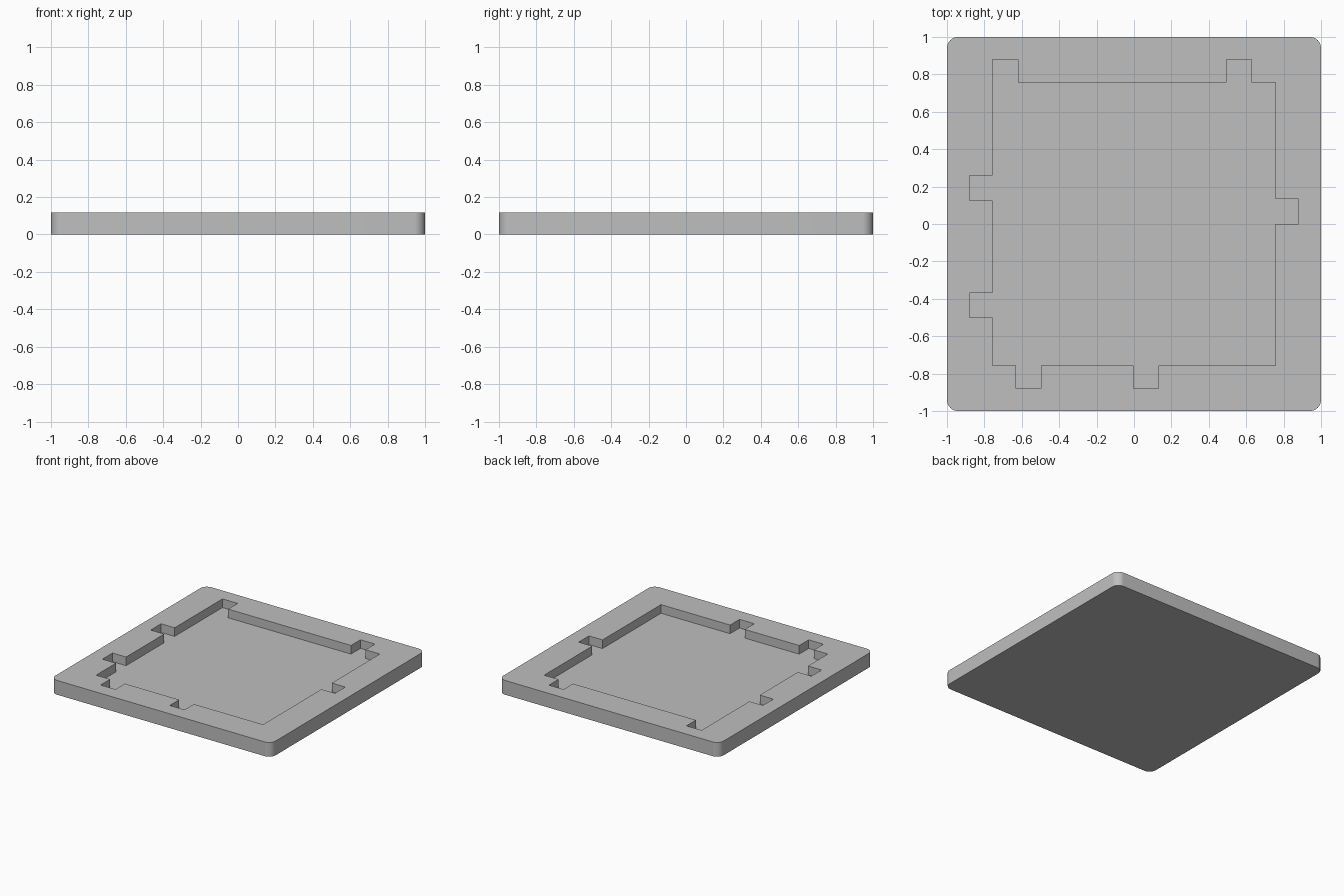
import bpy, bmesh, math

cube = bpy.data.objects.get("Cube")
if cube:
    bpy.data.objects.remove(cube, do_unlink=True)

HEIGHT = 0.117
FLOOR = 0.046
CORNER = 0.06
WALL = 0.757     # half width of the pocket
REACH = 0.88     # how far the notches reach from the centre

grey = bpy.data.materials.new("plain grey")
grey.use_nodes = True
colour = (0.52, 0.52, 0.52, 1)
grey.diffuse_color = colour
grey.node_tree.nodes["Principled BSDF"].inputs["Base Color"].default_value = colour


def prism(name, outline, bottom, top):
    """Extrude a flat outline between two heights."""
    bm = bmesh.new()
    face = bm.faces.new([bm.verts.new((x, y, bottom)) for x, y in outline])
    new = bmesh.ops.extrude_face_region(bm, geom=[face])["geom"]
    for v in new:
        if isinstance(v, bmesh.types.BMVert):
            v.co.z = top
    bmesh.ops.recalc_face_normals(bm, faces=bm.faces[:])
    mesh = bpy.data.meshes.new(name)
    bm.to_mesh(mesh)
    bm.free()
    mesh.materials.append(grey)
    obj = bpy.data.objects.new(name, mesh)
    bpy.context.collection.objects.link(obj)
    return obj


def rounded_square(half, radius, steps=10):
    points = []
    for corner, (sx, sy) in enumerate([(1, 1), (-1, 1), (-1, -1), (1, -1)]):
        for i in range(steps + 1):
            a = math.pi / 2 * (corner + i / steps)
            points.append((sx * (half - radius) + radius * math.cos(a),
                           sy * (half - radius) + radius * math.sin(a)))
    return points


def side(notches, place, start):
    """One pocket wall: a corner, then square steps out and back."""
    points = [place(start, WALL)]
    for a, b in notches:
        points += [place(a, WALL), place(a, REACH), place(b, REACH), place(b, WALL)]
    return points


# Pocket outline, walked counterclockwise
pocket = side([(-0.63, -0.497), (-0.003, 0.13)], lambda t, d: (t, -d), -WALL)
pocket += side([(0.0, 0.134)], lambda t, d: (d, t), -WALL)
pocket += side([(0.627, 0.495)], lambda t, d: (t, d), WALL)
# The last back notch runs flush into the left wall
pocket += [(-0.62, WALL), (-0.62, REACH), (-WALL, REACH)]
pocket += side([(0.26, 0.125), (-0.368, -0.50)], lambda t, d: (-d, t), WALL)[1:]

# Tray body with the pocket cut in
tray = prism("tray", rounded_square(1, CORNER), 0, HEIGHT)
cutter = prism("pocket_cutter", pocket, FLOOR, HEIGHT + 0.1)
cutter.hide_render = True

cut = tray.modifiers.new("pocket", 'BOOLEAN')
cut.operation = 'DIFFERENCE'
cut.solver = 'EXACT'
cut.object = cutter

bpy.ops.object.select_all(action='DESELECT')
tray.select_set(True)
bpy.context.view_layer.objects.active = tray
bpy.ops.object.modifier_apply(modifier=cut.name)
bpy.data.objects.remove(cutter, do_unlink=True)
bpy.ops.object.shade_smooth_by_angle(angle=math.radians(30))
